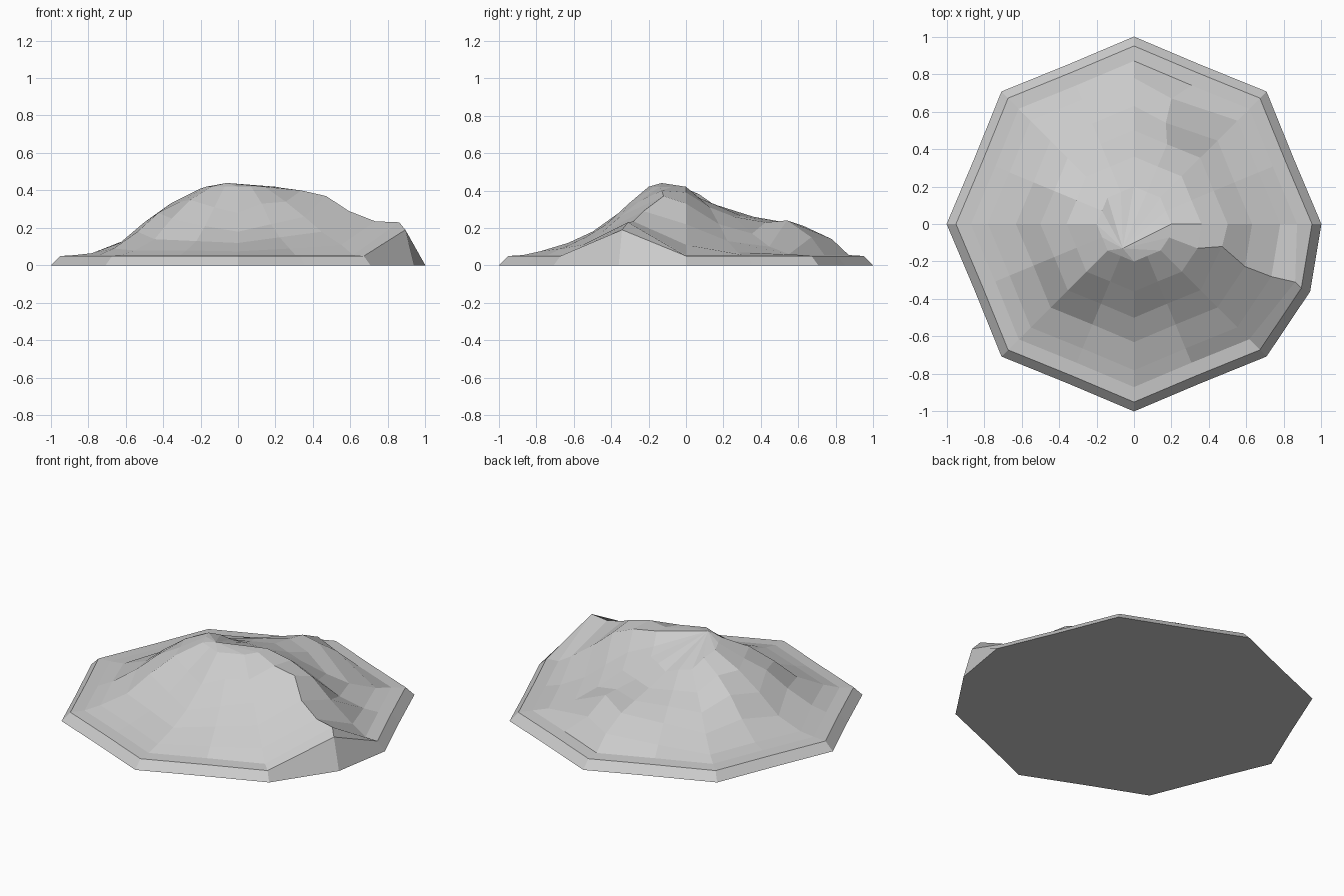
import bpy, bmesh
from math import cos, sin, tau

if "Cube" in bpy.data.objects:
    bpy.data.objects.remove(bpy.data.objects["Cube"])

# Ring sizes as a fraction of the outline, centre outwards
RINGS = [0.2, 0.36, 0.5, 0.63, 0.78]

# Slope profile of each spoke (heights in 1/100), counter-clockwise from east
PROFILES = [
    (42, 39, 33, 22, 11),   # east hollow
    (36, 31, 22, 13, 7),
    (33, 26, 17, 10, 6),    # north-east hollow
    (32, 26, 23, 24, 15),   # back spur
    (30, 26, 23.5, 21, 14),
    (32, 26, 22, 17, 10),
    (33, 26, 20, 13, 7),
    (38, 33, 26, 16, 7),    # west rib
    (41, 33, 23, 12, 6.5),
    (42, 34, 28, 18, 9),
    (42, 35, 25, 14, 8),
    (42, 31, 21, 13, 8),
    (42, 28, 18, 12, 7.5),
    (42, 33, 22, 15, 9),
    (42, 34, 26, 18, 11),
    (42, 40, 35, 29, 23),   # east ridge
]
N = len(PROFILES)
RIDGE = N - 1

# Eight-sided outline with edge midpoints; the ridge end bulges out
outline = []
for k in range(N):
    r = 1.0 if k % 2 == 0 else 0.921
    outline.append((r * cos(tau * k / N), r * sin(tau * k / N)))
outline[RIDGE] = (0.94, -0.36)

bm = bmesh.new()


def ring(scale, heights):
    return [bm.verts.new((x * scale, y * scale, h))
            for (x, y), h in zip(outline, heights)]


def bridge(inner, outer):
    for k in range(N):
        j = (k + 1) % N
        bm.faces.new((inner[k], outer[k], outer[j], inner[j]))


# Hill slopes, flat shelf and bevelled rim
rings = [ring(s, [p[i] / 100 for p in PROFILES]) for i, s in enumerate(RINGS)]
rings.append(ring(0.87, [0.22 if k == RIDGE else 0.055 for k in range(N)]))
rings.append(ring(0.95, [0.19 if k == RIDGE else 0.05 for k in range(N)]))
rings.append(ring(1.0, [0.0] * N))
for a, b in zip(rings, rings[1:]):
    bridge(a, b)

# Crest of the east ridge leans toward the hollow; back spur leans west
rings[2][RIDGE].co.y = -0.12
rings[2][RIDGE].co.z = 0.37
rings[4][RIDGE].co.z = 0.235
rings[5][RIDGE].co.xy = (0.86, -0.31)
rings[5][RIDGE].co.z = 0.23
rings[3][3].co.xy = (0.17, 0.54)
rings[4][3].co.xy = (0.2, 0.67)

# Summit
peak = bm.verts.new((-0.06, -0.13, 0.44))
for k in range(N):
    bm.faces.new((peak, rings[0][k], rings[0][(k + 1) % N]))

# Flat underside
bm.faces.new(list(reversed(rings[-1])))
bmesh.ops.recalc_face_normals(bm, faces=bm.faces[:])

mesh = bpy.data.meshes.new("rocky_hill")
bm.to_mesh(mesh)
bm.free()
hill = bpy.data.objects.new("rocky_hill", mesh)
bpy.context.collection.objects.link(hill)
